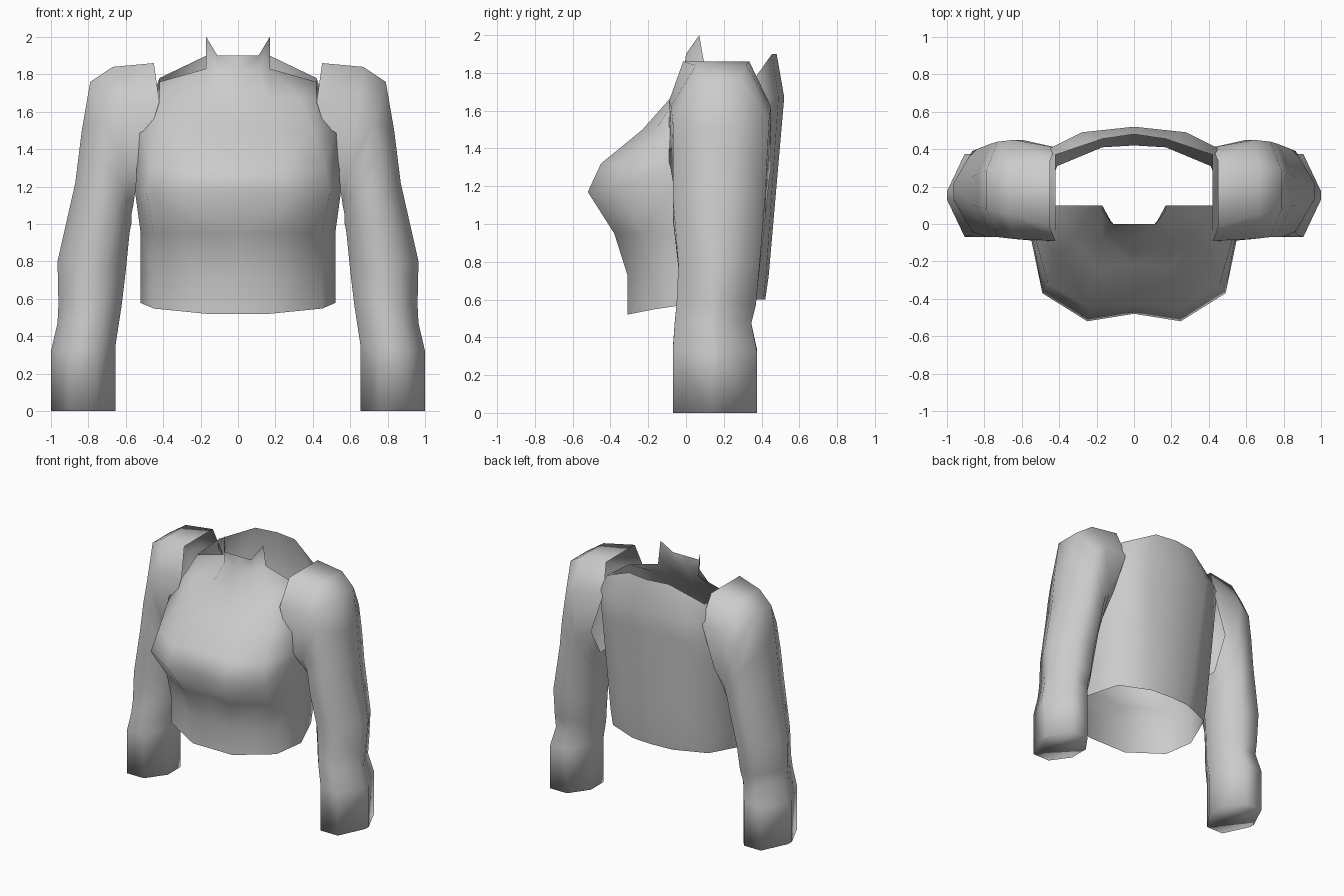
import bpy
import bmesh
from mathutils import Vector

default_cube = bpy.data.objects.get("Cube")
if default_cube:
    bpy.data.objects.remove(default_cube, do_unlink=True)


def make_material(name, colour):
    material = bpy.data.materials.new(name)
    material.use_nodes = True
    material.diffuse_color = colour
    material.node_tree.nodes["Principled BSDF"].inputs["Base Color"].default_value = colour
    return material


cloth = make_material("plain grey cloth", (0.6, 0.6, 0.6, 1.0))


def finish_mesh(name, mesh_builder):
    """Turn a bmesh into a smooth shaded object made of cloth."""
    bmesh.ops.recalc_face_normals(mesh_builder, faces=mesh_builder.faces[:])
    for face in mesh_builder.faces:
        face.smooth = True
    mesh = bpy.data.meshes.new(name)
    mesh_builder.to_mesh(mesh)
    mesh_builder.free()
    mesh.materials.append(cloth)
    shape = bpy.data.objects.new(name, mesh)
    bpy.context.collection.objects.link(shape)
    return shape


def add_row(mesh_builder, points):
    return [mesh_builder.verts.new(point) for point in points]


def bridge_rows(mesh_builder, lower, upper, closed=False):
    """Fill quads between two rows of vertices."""
    count = min(len(lower), len(upper))
    for i in range(count if closed else count - 1):
        j = (i + 1) % count
        mesh_builder.faces.new((lower[i], lower[j], upper[j], upper[i]))


# Torso: half rows from the middle front, past the side, to the middle back
front_rows = [
    (0.52, [(0, -.31), (.17, -.31), (.45, -.17), (.52, .03)]),
    (0.73, [(0, -.31), (.17, -.31), (.45, -.17), (.52, .03)]),
    (0.95, [(0, -.36), (.2, -.38), (.45, -.23), (.52, 0)]),
    (1.17, [(0, -.48), (.25, -.52), (.49, -.37), (.55, -.08)]),
    (1.32, [(0, -.43), (.24, -.45), (.46, -.32), (.54, -.08)]),
    (1.5, [(0, -.22), (.2, -.23), (.4, -.16), (.53, -.07)]),
    (1.67, [(0, -.08), (.17, -.08), (.33, -.06), (.42, -.05)]),
]
back_hem = [Vector((.41, .31)), Vector((.17, .41)), Vector((0, .42))]
back_top = [Vector((.46, .4)), Vector((.28, .49)), Vector((0, .52))]
hem_height, chest_height = front_rows[0][0], front_rows[-1][0]


def hem_curve(y):
    """The hem dips towards the front."""
    return 0.6 - 0.08 * ((0.41 - y) / 0.72) ** 2


torso_mesh = bmesh.new()
torso_rows = []
for height, front in front_rows:
    blend = (height - hem_height) / (chest_height - hem_height)
    back = [low.lerp(high, blend) for low, high in zip(back_hem, back_top)]
    outline = front + [tuple(point) for point in back]
    is_hem = height == hem_height
    torso_rows.append(add_row(torso_mesh, [
        (x, y, hem_curve(y) if is_hem else height) for x, y in outline]))

# Neckline and the raised front collar with pointed corners
neckline = add_row(torso_mesh, [
    (0, -.01, 1.82), (.11, -.01, 1.82), (.17, .1, 1.83), (.42, .1, 1.76),
    (.42, .37, 1.78), (.17, .455, 1.9), (0, .48, 1.9)])
torso_rows.append(neckline)
for lower, upper in zip(torso_rows, torso_rows[1:]):
    bridge_rows(torso_mesh, lower, upper)
collar = add_row(torso_mesh, [(0, 0, 1.9), (.11, 0, 1.9), (.17, .07, 2.0)])
bridge_rows(torso_mesh, neckline, collar)
torso = finish_mesh("torso", torso_mesh)
mirror = torso.modifiers.new("mirror sides", "MIRROR")
mirror.use_clip = True

# Sleeve rings: inner x, inner z, outer x, outer z, front y, back y, outer flatness
sleeve_rings = [
    (.56, 1.1, .45, 1.86, -.09, .41, .7),
    (.57, 1.05, .67, 1.84, -.08, .45, .5),
    (.57, 1.0, .79, 1.76, -.07, .44, .4),
    (.575, .98, .835, 1.5, -.07, .43, .35),
    (.58, .95, .87, 1.22, -.07, .42, .3),
    (.6, .75, .965, .8, -.04, .39, .2),
    (.62, .58, .96, .57, -.05, .37, .15),
    (.635, .48, .965, .47, -.06, .345, .1),
    (.655, .35, 1, .32, -.07, .375, .1),
    (.655, 0, 1, 0, -.07, .375, .1),
]


def ring_points(ring, side, neck_pull):
    inner_x, inner_z, outer_x, outer_z, front, back, flat = ring
    template = [(-1, -.35), (-.4, -1), (.45, -1), (1, -flat),
                (1, flat), (.45, 1), (-.4, 1), (-1, .35)]
    points = []
    for along, across in template:
        t = (along + 1) / 2
        x = inner_x + (outer_x - inner_x) * t
        if abs(across) == 1 and along > 0:
            x -= neck_pull
        y = (front + back) / 2 + across * (back - front) / 2
        z = inner_z + (outer_z - inner_z) * t
        points.append((side * x, y, z))
    return points


def build_sleeve(name, side):
    sleeve_mesh = bmesh.new()
    rings = [add_row(sleeve_mesh, ring_points(ring, side, 0 if i else 0.06))
             for i, ring in enumerate(sleeve_rings)]
    for upper, lower in zip(rings, rings[1:]):
        bridge_rows(sleeve_mesh, upper, lower, closed=True)
    # Closed cuff end
    sleeve_mesh.faces.new(rings[-1])
    return finish_mesh(name, sleeve_mesh)


for name, side in (("left_sleeve", 1), ("right_sleeve", -1)):
    build_sleeve(name, side)
